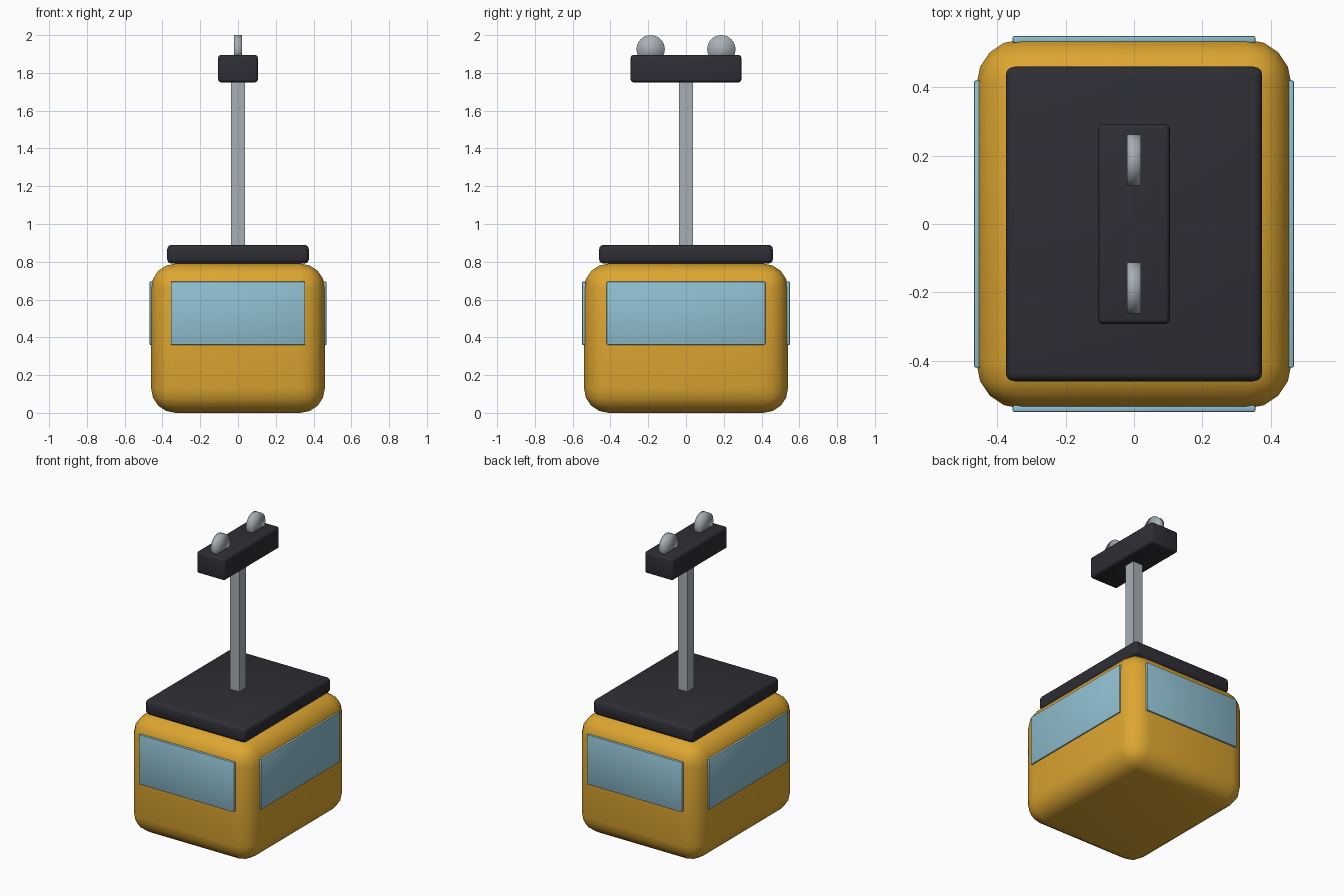
import bpy
import math

cube = bpy.data.objects.get("Cube")
if cube:
    bpy.data.objects.remove(cube, do_unlink=True)


def material(name, rgb, roughness=0.5):
    m = bpy.data.materials.new(name)
    m.use_nodes = True
    m.diffuse_color = (*rgb, 1)
    bsdf = m.node_tree.nodes["Principled BSDF"]
    bsdf.inputs["Base Color"].default_value = (*rgb, 1)
    bsdf.inputs["Roughness"].default_value = roughness
    return m


yellow = material("yellow paint", (0.72, 0.38, 0.03))
dark = material("dark trim", (0.027, 0.027, 0.036))
glass = material("pale blue glass", (0.28, 0.53, 0.64), 0.2)
metal = material("grey metal", (0.39, 0.43, 0.47), 0.35)


def box(name, low, high, mat, bevel=0, segments=2):
    """Box between two corners, with optional rounded edges."""
    centre = [(a + b) / 2 for a, b in zip(low, high)]
    bpy.ops.mesh.primitive_cube_add(size=1, location=centre)
    ob = bpy.context.object
    ob.name = name
    ob.scale = [b - a for a, b in zip(low, high)]
    bpy.ops.object.transform_apply(location=False, rotation=False, scale=True)
    ob.data.materials.append(mat)
    if bevel:
        mod = ob.modifiers.new("rounded edges", 'BEVEL')
        mod.width = bevel
        mod.segments = segments
        bpy.ops.object.modifier_apply(modifier=mod.name)
        bpy.ops.object.shade_smooth_by_angle(angle=math.radians(40))
    return ob


# Cabin and roof
box("cabin", (-0.46, -0.54, 0), (0.46, 0.54, 0.79), yellow, 0.13, 4)
box("roof", (-0.375, -0.46, 0.79), (0.375, 0.46, 0.89), dark, 0.025, 3)

# Windows on all four sides
for side, label in ((-1, "front"), (1, "back")):
    y = sorted((side * 0.53, side * 0.55))
    box(label + "_window", (-0.355, y[0], 0.36), (0.355, y[1], 0.695), glass, 0.005)
for side, label in ((-1, "right"), (1, "left")):
    x = sorted((side * 0.45, side * 0.468))
    box(label + "_window", (x[0], -0.42, 0.36), (x[1], 0.42, 0.695), glass, 0.005)

# Hanger arm and grip beam
box("hanger_arm", (-0.036, -0.036, 0.87), (0.036, 0.036, 1.77), metal)
box("grip_beam", (-0.105, -0.293, 1.75), (0.105, 0.293, 1.895), dark, 0.015, 3)

# Cable wheels
for side, label in ((-1, "front"), (1, "back")):
    bpy.ops.mesh.primitive_cylinder_add(
        vertices=32, radius=0.075, depth=0.04,
        location=(0, side * 0.187, 1.925), rotation=(0, math.pi / 2, 0))
    wheel = bpy.context.object
    wheel.name = label + "_cable_wheel"
    wheel.data.materials.append(metal)
    bpy.ops.object.shade_smooth()
